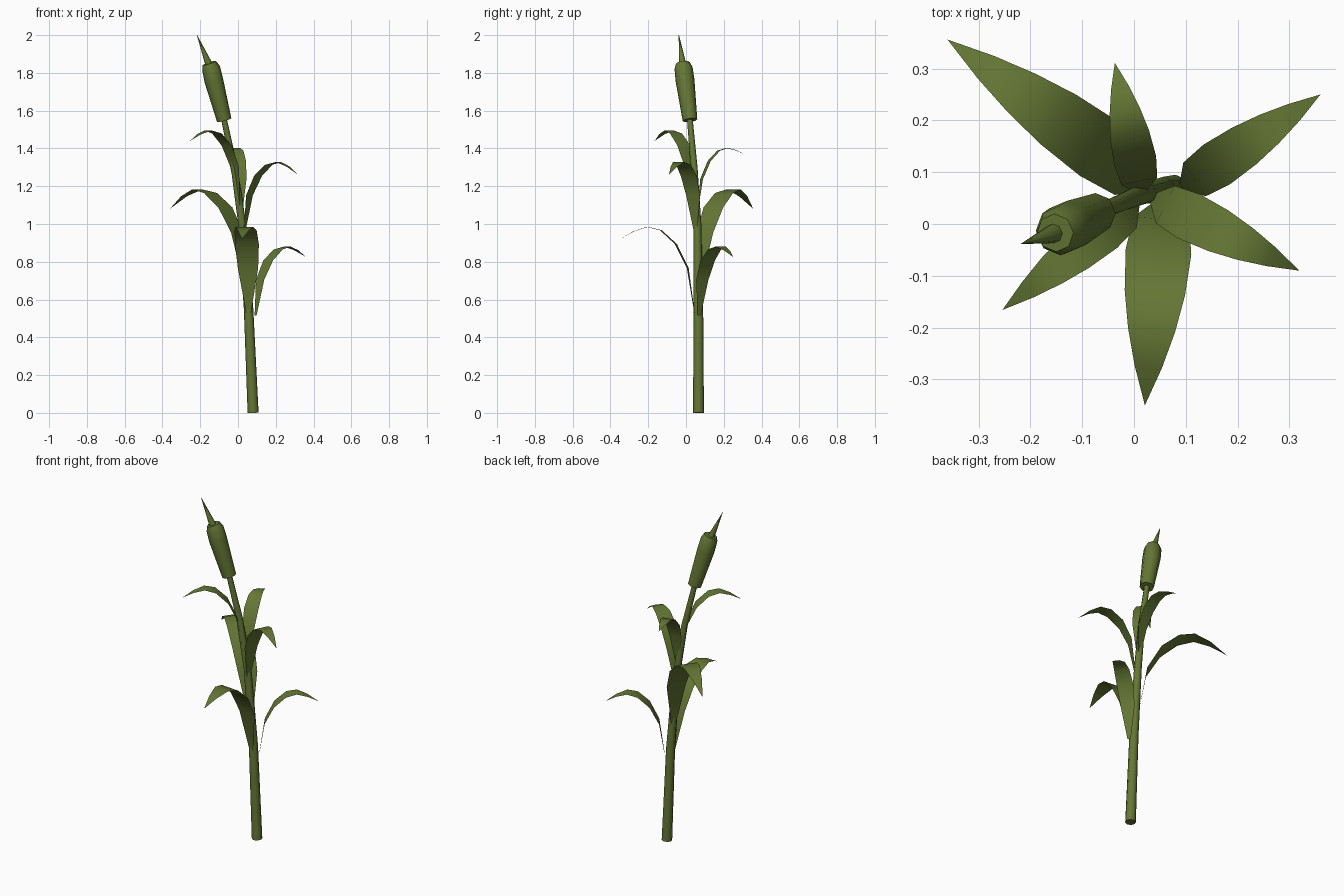
import bpy, math
from mathutils import Vector

if "Cube" in bpy.data.objects:
    bpy.data.objects.remove(bpy.data.objects["Cube"])

green = bpy.data.materials.new("olive green")
green.diffuse_color = (0.13, 0.185, 0.035, 1)
green.use_nodes = True
green.node_tree.nodes["Principled BSDF"].inputs["Base Color"].default_value = green.diffuse_color


def make(name, verts, faces, angle=40):
    mesh = bpy.data.meshes.new(name)
    mesh.from_pydata(verts, [], faces)
    mesh.materials.append(green)
    obj = bpy.data.objects.new(name, mesh)
    bpy.context.collection.objects.link(obj)
    bpy.ops.object.select_all(action='DESELECT')
    obj.select_set(True)
    bpy.context.view_layer.objects.active = obj
    bpy.ops.object.shade_smooth_by_angle(angle=math.radians(angle))
    return obj


def tube(name, rings, sides):
    """Capped tube through rings of (x, y, z, radius)."""
    pts = [Vector(r[:3]) for r in rings]
    verts, faces = [], []
    for i, p in enumerate(pts):
        d = (pts[min(i + 1, len(pts) - 1)] - pts[max(i - 1, 0)]).normalized()
        u = Vector((0, 1, 0)).cross(d).normalized()
        v = d.cross(u)
        for k in range(sides):
            a = 2 * math.pi * k / sides
            verts.append(p + rings[i][3] * (u * math.cos(a) + v * math.sin(a)))
    for i in range(len(pts) - 1):
        for k in range(sides):
            a, b = i * sides + k, i * sides + (k + 1) % sides
            faces.append((a, b, b + sides, a + sides))
    faces.append(tuple(reversed(range(sides))))
    faces.append(tuple(range(len(verts) - sides, len(verts))))
    return make(name, verts, faces, 50)


# fraction of reach, fraction of rise, fraction of full width
LEAF = [(0, 0, .2), (.09, .52, .85), (.25, .8, 1), (.45, .96, .92),
        (.63, 1, .72), (.81, .95, .42)]


def leaf(name, base, tip, peak, width):
    """Arching single-sheet blade from base to a drooping pointed tip."""
    base, tip = Vector(base), Vector(tip)
    flat = Vector((tip.x - base.x, tip.y - base.y, 0))
    side = Vector((-flat.y, flat.x, 0)).normalized()
    drop = peak - tip.z
    verts = []
    for f, h, w in LEAF:
        c = base + flat * f
        c.z = peak - drop * .35 if f > .8 else base.z + (peak - base.z) * h
        verts += [c - side * w * width / 2, c + side * w * width / 2]
    n = len(verts)
    verts.append(tip)
    faces = [(i, i + 2, i + 3, i + 1) for i in range(0, n - 2, 2)]
    faces.append((n - 2, n, n - 1))
    make(name, verts, faces, 40)


# Leaning stalk
tube("stalk", [(.08, .066, 0, .029), (.056, .066, .55, .025), (.022, .06, 1.0, .021),
               (-.02, .043, 1.3, .018), (-.075, .02, 1.56, .015)], 8)

# Seed head and its spike
tube("seed_head", [(-.073, .021, 1.55, .039), (-.128, -.005, 1.76, .050),
                   (-.143, -.013, 1.825, .048), (-.152, -.017, 1.852, .037)], 8)
tube("spike", [(-.152, -.017, 1.84, .02), (-.217, -.038, 2.0, .0008)], 8)

# Leaves, from low to high
leaf("leaf_low_right", (.093, .07, .515), (.36, .25, .825), .88, .092)
leaf("leaf_low_front", (.056, .045, .53), (.021, -.35, .92), .985, .127)
leaf("leaf_mid_back_left", (.03, .075, .71), (-.36, .356, 1.08), 1.183, .128)
leaf("leaf_mid_right", (.035, .05, .96), (.319, -.09, 1.26), 1.328, .095)
leaf("leaf_high_back", (.015, .06, 1.06), (-.037, .311, 1.37), 1.402, .083)
leaf("leaf_high_left", (.005, .04, 1.1), (-.254, -.166, 1.44), 1.495, .088)
